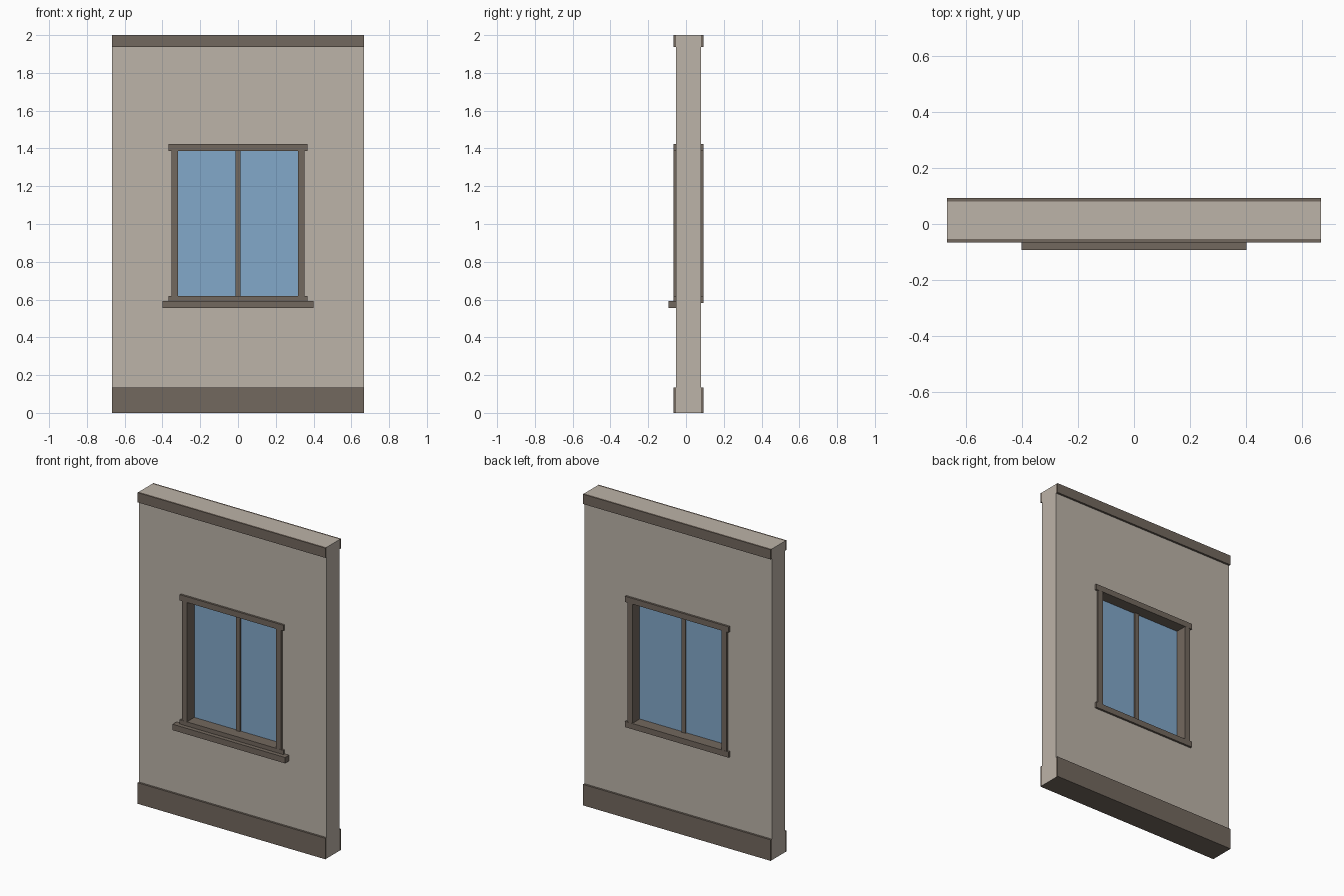
import bpy
import bmesh

default = bpy.data.objects.get("Cube")
if default:
    bpy.data.objects.remove(default, do_unlink=True)


def material(name, rgb):
    mat = bpy.data.materials.new(name)
    mat.use_nodes = True
    mat.diffuse_color = (*rgb, 1)
    mat.node_tree.nodes["Principled BSDF"].inputs["Base Color"].default_value = (*rgb, 1)
    return mat


PLASTER = material("beige plaster", (0.503, 0.451, 0.392))
TRIM = material("brown trim", (0.171, 0.138, 0.112))
GLASS = material("blue glass", (0.223, 0.392, 0.591))

WALL_X = 0.667
WALL_FRONT, WALL_BACK = -0.053, 0.08
TRIM_FRONT, TRIM_BACK = -0.066, 0.093
MIDDLE = (WALL_FRONT + WALL_BACK) / 2
OPEN_X, OPEN_LOW, OPEN_HIGH = 0.317, 0.62, 1.387


def finish(name, bm, *mats):
    bmesh.ops.recalc_face_normals(bm, faces=bm.faces)
    mesh = bpy.data.meshes.new(name)
    bm.to_mesh(mesh)
    bm.free()
    for mat in mats:
        mesh.materials.append(mat)
    obj = bpy.data.objects.new(name, mesh)
    bpy.context.scene.collection.objects.link(obj)
    return obj


def box(name, x, y, z, mat):
    """Box from (low, high) ranges on each axis."""
    bm = bmesh.new()
    bmesh.ops.create_cube(bm, size=1)
    for v in bm.verts:
        v.co = [r[0] if c < 0 else r[1] for c, r in zip(v.co, (x, y, z))]
    return finish(name, bm, mat)


# Wall: rectangular ring around the window opening, extruded to thickness
bm = bmesh.new()


def rectangle(half_x, low, high):
    corners = ((-half_x, low), (half_x, low), (half_x, high), (-half_x, high))
    return [bm.verts.new((x, WALL_FRONT, z)) for x, z in corners]


outer = rectangle(WALL_X, 0, 2)
inner = rectangle(OPEN_X + 0.02, OPEN_LOW - 0.02, OPEN_HIGH + 0.02)
ring = []
for i in range(4):
    j = (i + 1) % 4
    ring.append(bm.faces.new((outer[i], outer[j], inner[j], inner[i])))
extruded = bmesh.ops.extrude_face_region(bm, geom=ring, use_keep_orig=True)["geom"]
for v in extruded:
    if isinstance(v, bmesh.types.BMVert):
        v.co.y = WALL_BACK
bmesh.ops.recalc_face_normals(bm, faces=bm.faces)
# The underside takes the trim colour
for f in bm.faces:
    if f.calc_center_median().z < 0.001:
        f.material_index = 1
finish("wall", bm, PLASTER, TRIM)

# Baseboards and top mouldings on both faces
for side, depth in (("front", (TRIM_FRONT, WALL_FRONT)), ("back", (WALL_BACK, TRIM_BACK))):
    box(side + "_baseboard", (-WALL_X, WALL_X), depth, (0, 0.135), TRIM)
    box(side + "_top_moulding", (-WALL_X, WALL_X), depth, (1.937, 2), TRIM)

# Window casing running through the wall
through = (TRIM_FRONT, TRIM_BACK)
for side, sign in (("left", 1), ("right", -1)):
    span = sorted((sign * OPEN_X, sign * 0.353))
    box(side + "_jamb", span, (TRIM_FRONT + 0.001, TRIM_BACK - 0.001),
        (OPEN_LOW - 0.01, OPEN_HIGH + 0.01), TRIM)
box("window_header", (-0.368, 0.368), through, (OPEN_HIGH, 1.424), TRIM)
box("window_bottom_rail", (-0.368, 0.368), through, (0.583, OPEN_LOW), TRIM)

# Projecting sill on the front only
box("window_sill", (-0.4, 0.4), (-0.093, WALL_FRONT), (0.555, 0.593), TRIM)

# Glazing set in the middle of the opening, with a central mullion
box("window_glass", (-OPEN_X, OPEN_X), (MIDDLE - 0.004, MIDDLE + 0.004),
    (OPEN_LOW, OPEN_HIGH), GLASS)
box("window_mullion", (-0.014, 0.014), (MIDDLE - 0.014, MIDDLE + 0.014),
    (OPEN_LOW, OPEN_HIGH), TRIM)
